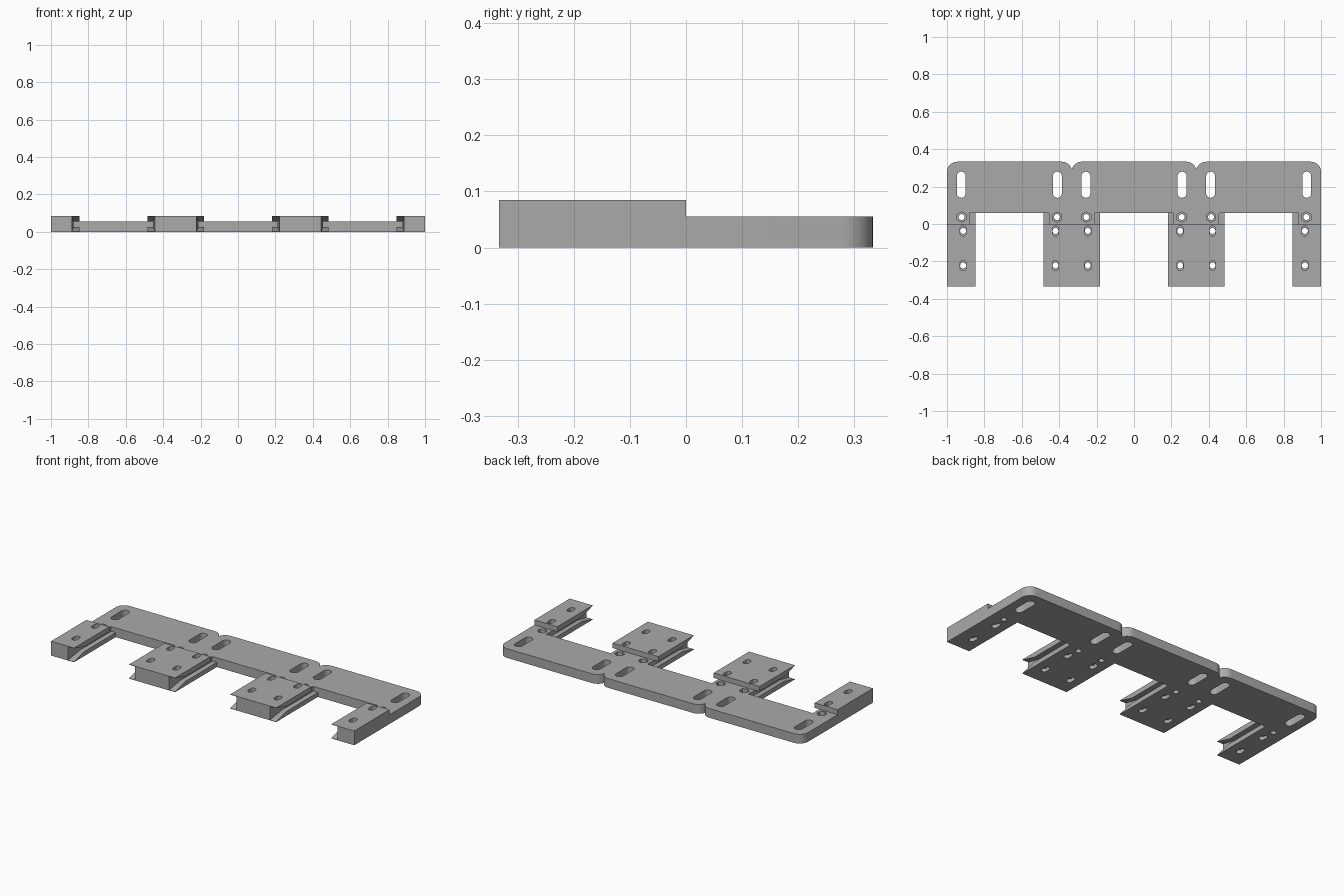
import bpy, bmesh, math

if "Cube" in bpy.data.objects:
    bpy.data.objects.remove(bpy.data.objects["Cube"], do_unlink=True)

gray = bpy.data.materials.new("plain gray")
gray.use_nodes = True
COLOR = (0.4, 0.4, 0.4, 1)
gray.diffuse_color = COLOR
gray.node_tree.nodes["Principled BSDF"].inputs["Base Color"].default_value = COLOR

END, PLATE_TOP, PAD_TOP = 0.333, 0.055, 0.085
MODULES = (-2 / 3, 0, 2 / 3)
FLANGE, CORE = 0.182, 0.212      # distance from a module centre to its arm sides


def loft(bm, rings):
    """Join matching rings of points into a closed solid."""
    rows = [[bm.verts.new(p) for p in ring] for ring in rings]
    n = len(rows[0])
    faces = [bm.faces.new(rows[0]), bm.faces.new(rows[-1])]
    for a, b in zip(rows, rows[1:]):
        for i in range(n):
            j = (i + 1) % n
            faces.append(bm.faces.new((a[i], a[j], b[j], b[i])))
    bmesh.ops.recalc_face_normals(bm, faces=faces)


def prism(bm, outline, low, high):
    loft(bm, [[(x, y, z) for x, y in outline] for z in (low, high)])


def arc(cx, cy, radius, start, end, steps=10):
    angles = [math.radians(start + (end - start) * i / steps) for i in range(steps + 1)]
    return [(cx + radius * math.cos(a), cy + radius * math.sin(a)) for a in angles]


def slot(x, y, radius, half):
    """Outline of a rounded slot running along y."""
    return arc(x, y + half, radius, 0, 180) + arc(x, y - half, radius, 180, 360)


def disc(x, y, radius, sides):
    return arc(x, y, radius, 30, 390, sides)[:-1]


def make(name, bm):
    mesh = bpy.data.meshes.new(name)
    bm.to_mesh(mesh)
    bm.free()
    mesh.materials.append(gray)
    obj = bpy.data.objects.new(name, mesh)
    bpy.context.collection.objects.link(obj)
    return obj


def combine(target, tool, operation):
    tool.hide_render = True
    mod = target.modifiers.new(tool.name, "BOOLEAN")
    mod.operation, mod.solver, mod.object = operation, "EXACT", tool
    bpy.context.view_layer.objects.active = target
    bpy.ops.object.modifier_apply(modifier=mod.name)
    bpy.data.objects.remove(tool, do_unlink=True)


# Flat plate outline: rounded back corners, small notches, bays between the arms
R = 0.055
outline = []
for c in reversed(MODULES):
    right_end, left_end = c > 0.5, c < -0.5
    outline += arc(c + 1 / 3 - (R if right_end else R * 0.97), END - R, R,
                   0 if right_end else 14, 90)
    left = arc(c - 1 / 3 + (R if left_end else R * 0.97), END - R, R,
               90, 180 if left_end else 166)
    outline += left if left_end else left[:-1]
for c in MODULES:
    outline += [(c - 1 / 3, -END)] if c < -0.5 else []
    outline += [(c - FLANGE, -END), (c - FLANGE, 0.06), (c + FLANGE, 0.06), (c + FLANGE, -END)]
outline.append((1, -END))
bm = bmesh.new()
prism(bm, outline, 0, PLATE_TOP)
bracket = make("mounting_bracket", bm)

# Raised pads on the four arms
bm = bmesh.new()
sides = [-1] + [c + s * FLANGE for c in MODULES for s in (-1, 1)] + [1]
for a, b in zip(sides[::2], sides[1::2]):
    prism(bm, [(a, -END), (b, -END), (b, 0), (a, 0)], PLATE_TOP, PAD_TOP)
combine(bracket, make("arm_pads", bm), "UNION")

# Side grooves with a flared entry at the front
bm = bmesh.new()
for c in MODULES:
    for s in (-1, 1):
        inner = c + s * (FLANGE - 0.02)
        rings = []
        for y, depth, low, high in ((-END - 0.001, CORE + 0.01, 0.002, 0.083),
                                    (-END + 0.1, CORE, 0.027, 0.0555),
                                    (0.06, CORE, 0.027, 0.0555)):
            outer = c + s * depth
            rings.append([(inner, y, low), (outer, y, low), (outer, y, high), (inner, y, high)])
        loft(bm, rings)
combine(bracket, make("groove_cutter", bm), "DIFFERENCE")

# Through holes, then nut and screw-head recesses
through, recess = bmesh.new(), bmesh.new()
for c in MODULES:
    for s in (-1, 1):
        prism(through, slot(c + s * 0.257, 0.21, 0.024, 0.046), -0.1, 0.2)
        prism(through, disc(c + s * 0.255, 0.037, 0.016, 20), -0.1, 0.2)
        prism(recess, disc(c + s * 0.255, 0.037, 0.028, 6), 0.03, 0.2)
        for y in (-0.037, -0.222):
            prism(through, disc(c + s * 0.247, y, 0.016, 20), -0.1, 0.2)
            prism(recess, slot(c + s * 0.247, y, 0.0165, 0.011), 0.05, 0.2)
            prism(recess, slot(c + s * 0.247, y, 0.0165, 0.011), -0.1, 0.02)
combine(bracket, make("hole_cutter", through), "DIFFERENCE")
combine(bracket, make("recess_cutter", recess), "DIFFERENCE")

# Smooth the rounded walls, keep the edges sharp
bpy.ops.object.select_all(action="DESELECT")
bracket.select_set(True)
bpy.context.view_layer.objects.active = bracket
bpy.ops.object.shade_smooth_by_angle(angle=math.radians(30))
